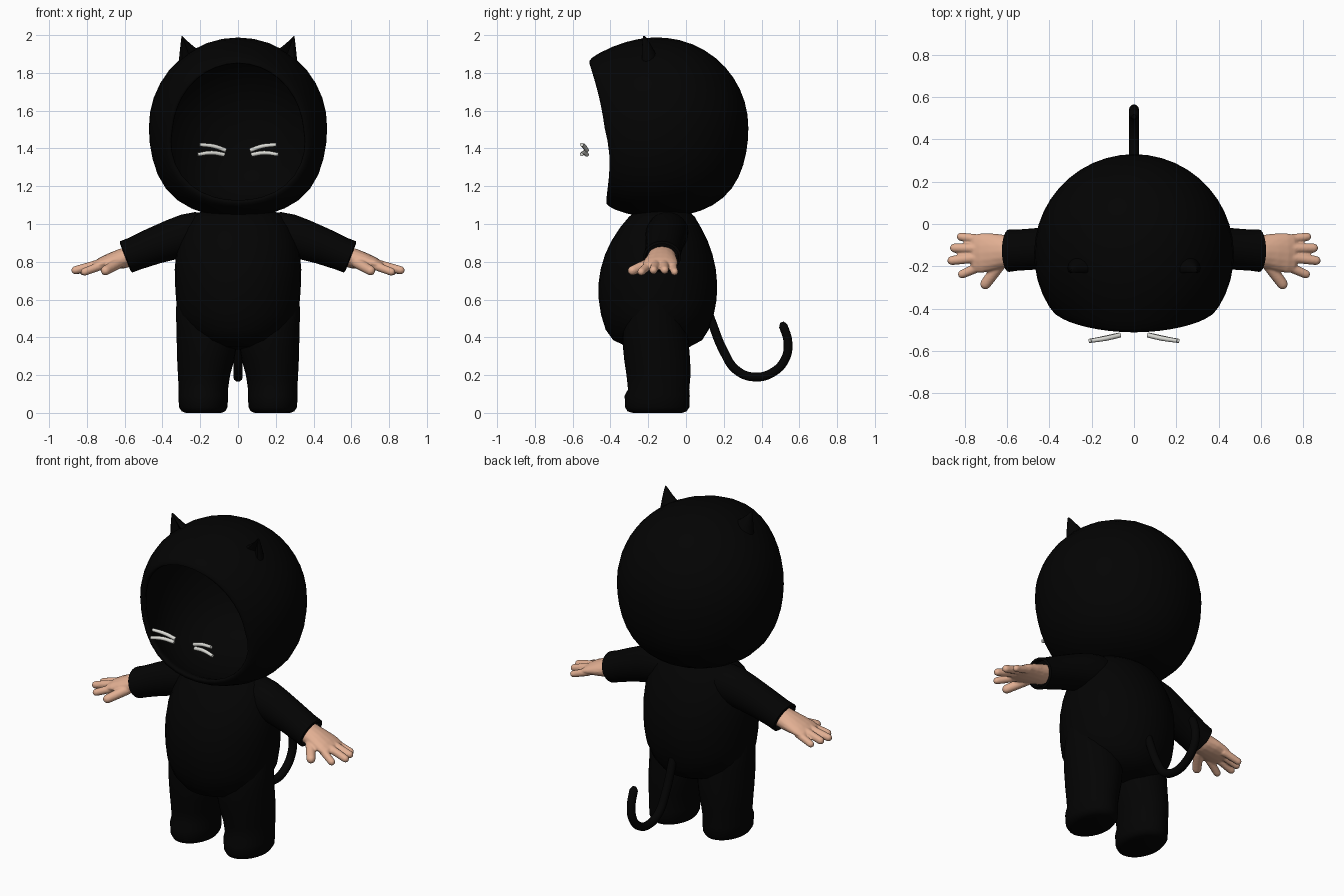
import bpy, bmesh, math
from mathutils import Vector

if "Cube" in bpy.data.objects:
    bpy.data.objects.remove(bpy.data.objects["Cube"])


def material(name, rgb):
    m = bpy.data.materials.new(name)
    m.diffuse_color = (*rgb, 1)
    m.use_nodes = True
    m.node_tree.nodes["Principled BSDF"].inputs["Base Color"].default_value = m.diffuse_color
    return m


BLACK = material("black_fabric", (0.001, 0.001, 0.001))
SKIN = material("skin", (0.76, 0.43, 0.29))
WHITE = material("whisker_white", (0.7, 0.7, 0.66))


def add_rings(bm, rings, cap_start=True, cap_end=True):
    """Bridge a list of equally long point rings."""
    vs = [[bm.verts.new(p) for p in r] for r in rings]
    n = len(vs[0])
    for a, b in zip(vs, vs[1:]):
        for i in range(n):
            j = (i + 1) % n
            bm.faces.new((a[i], a[j], b[j], b[i]))
    if cap_start:
        bm.faces.new(vs[0][::-1])
    if cap_end:
        bm.faces.new(vs[-1])


def finish(name, bm, mat, mirror=False, angle=50):
    bmesh.ops.remove_doubles(bm, verts=bm.verts, dist=1e-5)
    bmesh.ops.recalc_face_normals(bm, faces=bm.faces)
    me = bpy.data.meshes.new(name)
    bm.to_mesh(me)
    bm.free()
    ob = bpy.data.objects.new(name, me)
    bpy.context.collection.objects.link(ob)
    me.materials.append(mat)
    bpy.ops.object.select_all(action='DESELECT')
    ob.select_set(True)
    bpy.context.view_layer.objects.active = ob
    bpy.ops.object.shade_smooth_by_angle(angle=math.radians(angle))
    if mirror:
        ob.modifiers.new("Mirror", 'MIRROR')
    return ob


def flat_ring(cx, cy, z, rx, ry, n=28):
    return [(cx + rx * math.cos(t), cy + ry * math.sin(t), z)
            for t in (2 * math.pi * i / n for i in range(n))]


def tube_ring(c, axis, rside, rup, n=16):
    """Ellipse around axis: rside is the horizontal radius, rup the other."""
    axis = Vector(axis).normalized()
    side = axis.cross(Vector((0, 0, 1))).normalized()
    up = side.cross(axis)
    return [Vector(c) + side * rside * math.cos(t) + up * rup * math.sin(t)
            for t in (2 * math.pi * i / n for i in range(n))]


def tube_curve(name, pts, radius, mat, mirror=False, tip=0.85):
    cu = bpy.data.curves.new(name, 'CURVE')
    cu.dimensions = '3D'
    cu.bevel_depth = radius
    cu.bevel_resolution = 3
    cu.use_fill_caps = True
    cu.resolution_u = 6
    sp = cu.splines.new('BEZIER')
    sp.bezier_points.add(len(pts) - 1)
    for bp, p in zip(sp.bezier_points, pts):
        bp.co = p
        bp.handle_left_type = bp.handle_right_type = 'AUTO'
    sp.bezier_points[-1].radius = tip
    cu.materials.append(mat)
    ob = bpy.data.objects.new(name, cu)
    bpy.context.collection.objects.link(ob)
    if mirror:
        ob.modifiers.new("Mirror", 'MIRROR')
    return ob


# Hood: hollow shell, full at the bottom, open in front, with a jutting brim
def hood_ring(f, inset):
    ring = []
    for i in range(36):
        a = 2 * math.pi * i / 36
        c = math.cos(a)
        rim = 129.5 + (7.5 * c if c > 0 else 3.5 * c - 3.5 * math.sin(-math.pi * c))
        t = math.radians(rim) * f
        dz = math.sin(t) * c
        r = 0.472 - inset + 0.05 * max(0, c) ** 2 * f ** 7
        r += 0.028 * math.sin(math.pi * dz * dz) if dz < 0 else 0.006 * dz
        ring.append((r * math.sin(t) * math.sin(a), -0.142 + r * math.cos(t), 1.507 + r * dz))
    return ring


bm = bmesh.new()
fs = [0.002] + [i / 16 for i in range(1, 16)]
outer = [hood_ring(f, 0) for f in fs]
lip = [hood_ring(0.975, 0.003), hood_ring(0.993, 0.01), hood_ring(1, 0.02), hood_ring(0.993, 0.03)]
inner = [hood_ring(f, 0.036) for f in [0.97] + fs[::-1]]
add_rings(bm, outer + lip + inner)
finish("hood", bm, BLACK, angle=80)

# Ears: curved cones with a dished front
bm = bmesh.new()
rings = []
for k in (1, 0.85, 0.65, 0.45, 0.25, 0.12, 0.04):
    h = 1 - k
    ring = []
    for i in range(16):
        t = 2 * math.pi * i / 16
        y = math.sin(t) * 0.058 * k ** 0.7
        if y < 0:  # hollow the side that faces forward
            y *= -0.1 + 1.1 * abs(math.cos(t))
        u = math.cos(t) * 0.075 * k
        ring.append((0.252 + 0.046 * h + u * 0.85, -0.205 + y - 0.02 * h,
                     1.875 + 0.125 * h - u * 0.5 * k))
    rings.append(ring)
add_rings(bm, rings)
finish("ear", bm, BLACK, mirror=True)

# Body: egg shape from (z, half width, front y, back y)
bm = bmesh.new()
profile = [(0.335, 0.03, -0.2, -0.1), (0.35, 0.14, -0.31, 0.02), (0.385, 0.22, -0.385, 0.085),
           (0.44, 0.28, -0.425, 0.12), (0.52, 0.318, -0.45, 0.147), (0.6, 0.328, -0.462, 0.162),
           (0.68, 0.333, -0.464, 0.165), (0.76, 0.335, -0.452, 0.158), (0.84, 0.328, -0.428, 0.14),
           (0.91, 0.31, -0.395, 0.115), (0.98, 0.28, -0.35, 0.08), (1.04, 0.235, -0.3, 0.045),
           (1.07, 0.19, -0.26, 0.01)]
add_rings(bm, [flat_ring(0, (f + b) / 2, z, rx, (b - f) / 2, 32) for z, rx, f, b in profile])
finish("body", bm, BLACK)

# Legs with soft feet, from (z, inner x, outer x, front y, back y)
bm = bmesh.new()
profile = [(0.0, 0.09, 0.275, -0.28, -0.02), (0.008, 0.068, 0.298, -0.31, 0.003),
           (0.03, 0.056, 0.312, -0.322, 0.018), (0.09, 0.052, 0.316, -0.325, 0.02),
           (0.125, 0.053, 0.314, -0.307, 0.017), (0.2, 0.042, 0.318, -0.315, 0.024),
           (0.28, 0.02, 0.322, -0.327, 0.022), (0.36, 0.005, 0.324, -0.335, 0.015),
           (0.44, 0.005, 0.326, -0.335, 0.005), (0.53, 0.02, 0.328, -0.32, -0.01),
           (0.62, 0.05, 0.325, -0.26, -0.06)]
add_rings(bm, [flat_ring((a + b) / 2, (f + k) / 2, z, (b - a) / 2, (k - f) / 2)
               for z, a, b, f, k in profile])
finish("leg", bm, BLACK, mirror=True)

# Sleeves: tapered tubes that start inside the shoulder, with a recessed cuff
bm = bmesh.new()
axis = (0.93, 0, -0.36)
stations = [(0.1, 0.99, 0.085, 0.07), (0.19, 0.962, 0.11, 0.108), (0.26, 0.942, 0.112, 0.115),
            (0.34, 0.92, 0.105, 0.107), (0.45, 0.882, 0.098, 0.097), (0.55, 0.842, 0.097, 0.089),
            (0.592, 0.826, 0.1, 0.089), (0.597, 0.824, 0.088, 0.076), (0.57, 0.834, 0.083, 0.07)]
add_rings(bm, [tube_ring((x, -0.085 - 0.07 * x, z), axis, rs, ru, 24) for x, z, rs, ru in stations])
finish("sleeve", bm, BLACK, mirror=True)

# Hands: palm, four fingers and a thumb fused into one skin
bm = bmesh.new()
stations = [(0.55, -0.127, 0.835, 0.072, 0.055), (0.62, -0.13, 0.815, 0.08, 0.053),
            (0.67, -0.133, 0.803, 0.089, 0.045), (0.72, -0.137, 0.79, 0.094, 0.035),
            (0.755, -0.139, 0.78, 0.089, 0.024), (0.768, -0.139, 0.776, 0.072, 0.012)]
add_rings(bm, [tube_ring((x, y, z), (0.95, 0, -0.3), rs, ru) for x, y, z, rs, ru in stations])
fingers = [((0.72, -0.073, 0.78), (0.837, -0.058, 0.74), 0.02),
           ((0.73, -0.115, 0.79), (0.87, -0.113, 0.75), 0.022),
           ((0.73, -0.157, 0.79), (0.882, -0.175, 0.75), 0.022),
           ((0.72, -0.197, 0.782), (0.83, -0.245, 0.74), 0.021),
           ((0.63, -0.185, 0.795), (0.716, -0.303, 0.745), 0.026)]
for base, tip, r in fingers:
    b, t = Vector(base), Vector(tip)
    d = (t - b).normalized()
    rings = [tube_ring(b, d, r * 1.15, r * 1.15, 12)]
    for s in (0, 30, 60, 85):  # rounded tip
        q = r * math.cos(math.radians(s))
        rings.append(tube_ring(t + d * r * (math.sin(math.radians(s)) - 1), d, q, q, 12))
    add_rings(bm, rings)
hand = finish("hand", bm, SKIN)
rm = hand.modifiers.new("Fuse", 'REMESH')
rm.mode = 'VOXEL'
rm.voxel_size = 0.006
rm.use_smooth_shade = True
sm = hand.modifiers.new("Soften", 'SMOOTH')
sm.iterations = 3
hand.modifiers.new("Mirror", 'MIRROR')

# Tail: hooked tube with a rounded tip
tail = [(0.1, 0.58), (0.135, 0.485), (0.2, 0.325), (0.265, 0.228), (0.36, 0.19), (0.46, 0.215),
        (0.525, 0.285), (0.54, 0.37), (0.515, 0.46), (0.507, 0.48)]
tube_curve("tail", [(0, y, z) for y, z in tail], 0.0245, BLACK, tip=0.45)

# Whiskers: two bowed strands on each side
tube_curve("upper_whisker", [(0.065, -0.525, 1.39), (0.13, -0.54, 1.412), (0.203, -0.552, 1.42)],
           0.0115, WHITE, True)
tube_curve("lower_whisker", [(0.072, -0.525, 1.367), (0.14, -0.54, 1.377), (0.213, -0.553, 1.368)],
           0.0115, WHITE, True)
